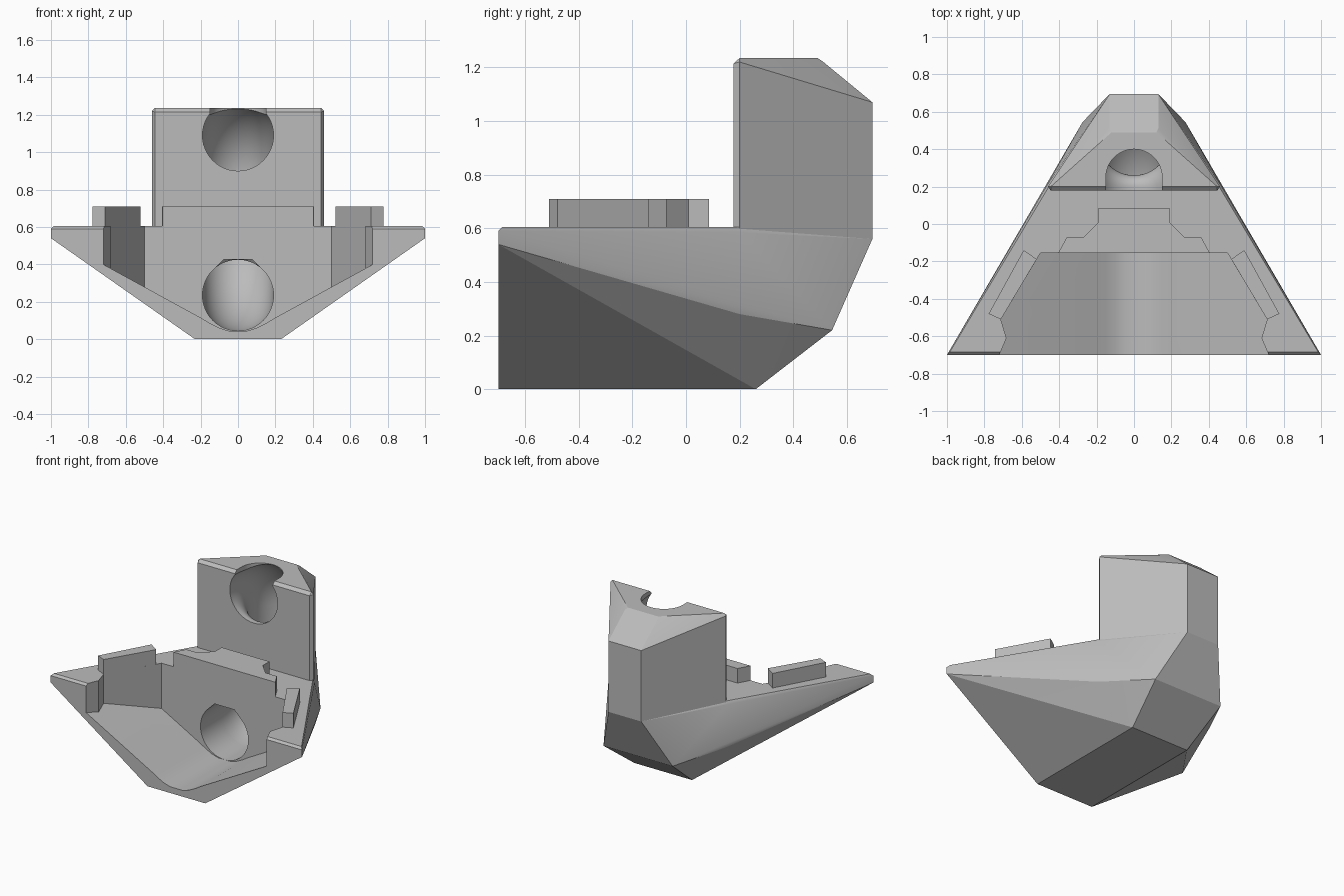
import bpy, bmesh, math

cube = bpy.data.objects.get("Cube")
if cube:
    bpy.data.objects.remove(cube)

grey = bpy.data.materials.new("plain_grey")
grey.use_nodes = True
grey.diffuse_color = (0.5, 0.5, 0.5, 1)
grey.node_tree.nodes["Principled BSDF"].inputs["Base Color"].default_value = (0.5, 0.5, 0.5, 1)


def finish(name, bm):
    bmesh.ops.recalc_face_normals(bm, faces=bm.faces)
    mesh = bpy.data.meshes.new(name)
    bm.to_mesh(mesh)
    bm.free()
    mesh.materials.append(grey)
    obj = bpy.data.objects.new(name, mesh)
    bpy.context.collection.objects.link(obj)
    return obj


def mirrored_hull(name, points):
    """Convex solid around the points and their mirror images in x."""
    bm = bmesh.new()
    for x, y, z in points:
        bm.verts.new((x, y, z))
        bm.verts.new((-x, y, z))
    bmesh.ops.convex_hull(bm, input=bm.verts)
    loose = [v for v in bm.verts if not v.link_faces]
    bmesh.ops.delete(bm, geom=loose, context='VERTS')
    bmesh.ops.dissolve_limit(bm, angle_limit=0.01, verts=bm.verts, edges=bm.edges)
    return finish(name, bm)


def prism(name, outline, low, high, upright=True):
    """Extrude an outline along z (upright) or along y."""
    bm = bmesh.new()
    rings = [[bm.verts.new((a, b, h) if upright else (a, h, b)) for a, b in outline]
             for h in (low, high)]
    bm.faces.new(rings[0])
    bm.faces.new(rings[1])
    n = len(outline)
    for i in range(n):
        j = (i + 1) % n
        bm.faces.new((rings[0][i], rings[0][j], rings[1][j], rings[1][i]))
    return finish(name, bm)


def symmetric(half):
    return half + [(-a, b) for a, b in reversed(half)]


def combine(target, tool, operation):
    mod = target.modifiers.new(operation, 'BOOLEAN')
    mod.operation = operation
    mod.solver = 'EXACT'
    mod.object = tool
    graph = bpy.context.evaluated_depsgraph_get()
    mesh = bpy.data.meshes.new_from_object(target.evaluated_get(graph))
    target.modifiers.clear()
    target.data = mesh
    bpy.data.objects.remove(tool)


# Wedge-shaped lower body with chamfered rim
body = mirrored_hull("body", [
    (0.23, -0.7, 0), (0.23, 0.26, 0), (0.275, 0.545, 0.22), (0.13, 0.695, 0.56),
    (1, -0.7, 0.54), (1, -0.7, 0.59), (0.985, -0.685, 0.605),
    (0.455, 0.2, 0.605), (0.47, 0.2, 0.585), (0.47, 0.2, 0.28)])

# Upright tower with chamfered front edges and sloped back corners
tower = mirrored_hull("tower", [
    (0.445, 0.178, 0.4), (0.46, 0.2, 0.4), (0.445, 0.178, 1.215),
    (0.46, 0.2, 1.22), (0.445, 0.2, 1.235), (0.12, 0.49, 1.235),
    (0.13, 0.51, 1.222), (0.13, 0.695, 1.07), (0.13, 0.695, 0.56)])
combine(body, tower, 'UNION')

# Open front trough: rounded V floor limited by a notched plan
trough = prism("trough_cutter", symmetric(
    [(0.9, 0.9), (0.9, 0.498), (0.19, 0.11), (0.15, 0.085), (0.1, 0.06), (0.05, 0.045)]),
    -0.9, 0.1, upright=False)
plan = prism("trough_plan", symmetric(
    [(0.718, -0.95), (0.718, -0.695), (0.682, -0.61), (0.712, -0.51), (0.5, -0.155)]), -0.2, 0.8)
combine(trough, plan, 'INTERSECT')
combine(body, trough, 'DIFFERENCE')

# Bent passage from the trough wall up to the tower face
RADIUS, SIDES, STEPS = 0.19, 48, 14
path = [(-0.3, 0.235, 0, True), (0.09, 0.235, 0, True)]
for cy, cz, bend, start in ((0.1, 0.585, 0.35, 0), (0.2, 0.84, 0.25, math.pi / 2)):
    for i in range(STEPS + 1):
        t = start + i / STEPS * math.pi / 2
        path.append((cy + bend * math.sin(t), cz - bend * math.cos(t), t, False))
path.append((-0.1, 1.09, math.pi, False))

bm = bmesh.new()
rings = []
for y, z, t, teardrop in path:
    ring = []
    for k in range(SIDES):
        a = 2 * math.pi * k / SIDES
        r = RADIUS
        if teardrop and math.sin(a) > 0.7:  # flat-topped teardrop mouth
            r /= max(math.cos(a - q * math.pi / 4) for q in (1, 2, 3))
        u, v = r * math.cos(a), r * math.sin(a)
        ring.append(bm.verts.new((u, y - v * math.sin(t), z + v * math.cos(t))))
    rings.append(ring)
for lower, upper in zip(rings, rings[1:]):
    for k in range(SIDES):
        j = (k + 1) % SIDES
        bm.faces.new((lower[k], lower[j], upper[j], upper[k]))
bm.faces.new(rings[0])
bm.faces.new(rings[-1])
combine(body, finish("passage_cutter", bm), 'DIFFERENCE')

# Round-ended slot opening the passage through the tower top
arc = [(0.15 * math.cos(math.pi * i / 24), 0.25 + 0.15 * math.sin(math.pi * i / 24))
       for i in range(25)]
slot = prism("slot_cutter", [(0.15, 0.1)] + arc + [(-0.15, 0.1)], 1.19, 1.4)
combine(body, slot, 'DIFFERENCE')

# Raised tabs around the trough
parts = [body]
parts.append(prism("back_tab", symmetric(
    [(0.405, -0.155), (0.36, -0.072), (0.27, -0.072), (0.19, 0.01), (0.19, 0.085)]), 0.603, 0.71))
side_outline = [(0.59, -0.14), (0.52, -0.188), (0.712, -0.51), (0.777, -0.48)]
for side, name in ((1, "left_tab"), (-1, "right_tab")):
    parts.append(prism(name, [(side * x, y) for x, y in side_outline], 0.603, 0.71))

bpy.ops.object.select_all(action='DESELECT')
for obj in parts:
    obj.select_set(True)
bpy.context.view_layer.objects.active = body
bpy.ops.object.shade_smooth_by_angle(angle=math.radians(20))
